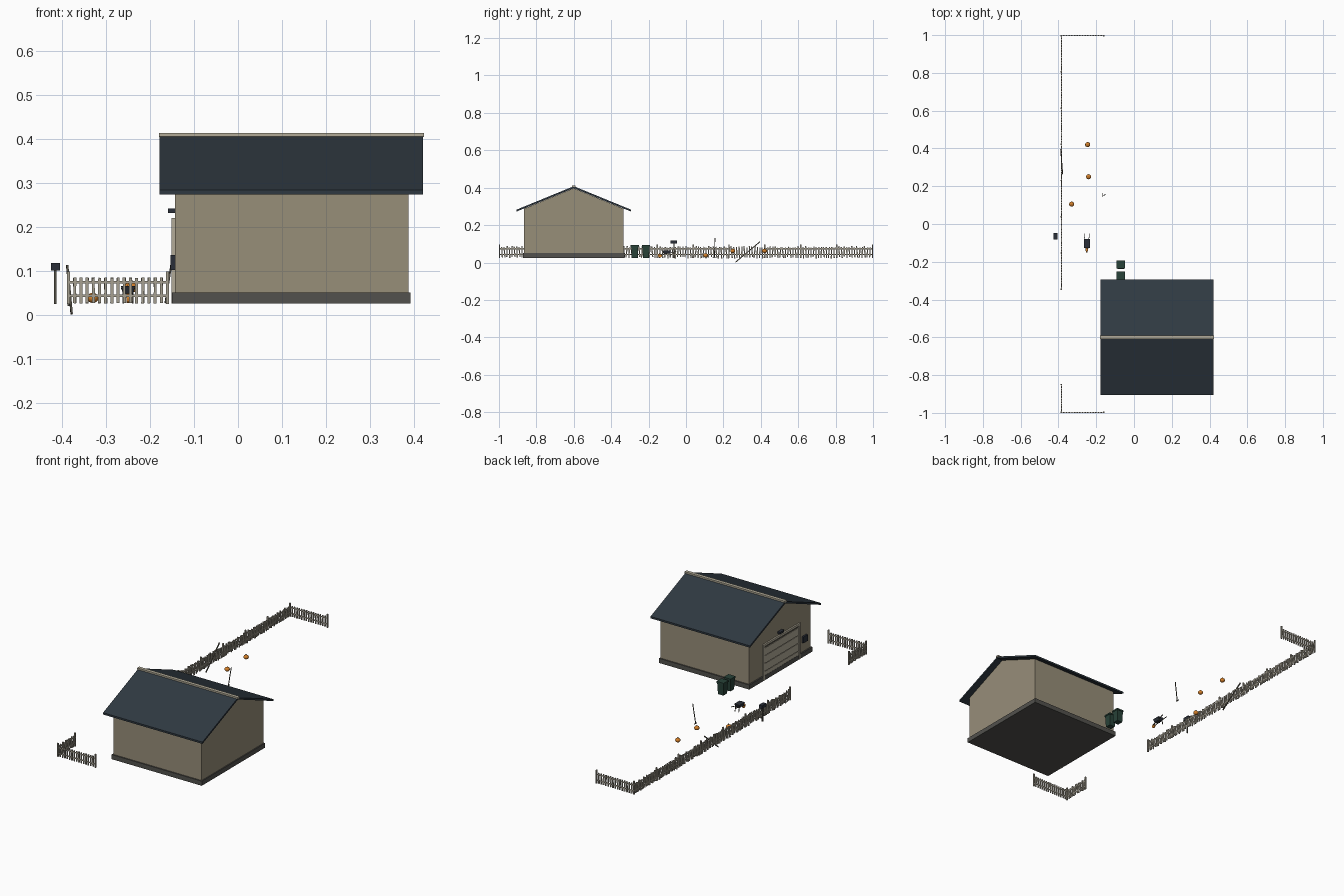
import bpy, bmesh, math, random
from mathutils import Matrix, Vector

if "Cube" in bpy.data.objects:
    bpy.data.objects.remove(bpy.data.objects["Cube"])

random.seed(4)


def material(name, r, g, b):
    m = bpy.data.materials.new(name)
    lin = [(c / 255 / 12.92 if c < 11 else ((c / 255 + 0.055) / 1.055) ** 2.4) for c in (r, g, b)]
    m.diffuse_color = (*lin, 1)
    m.use_nodes = True
    m.node_tree.nodes["Principled BSDF"].inputs["Base Color"].default_value = m.diffuse_color
    return m


WALL = material("tan_wall", 151, 142, 121)
ROOF = material("slate_roof", 47, 57, 65)
BASE = material("concrete_base", 82, 81, 77)
TRIM = material("pale_trim", 178, 171, 152)
FENCE = material("weathered_fence", 166, 160, 145)
OLD = material("old_wood", 84, 80, 70)
GREEN = material("bin_green", 40, 66, 56)
DARK = material("dark_metal", 42, 47, 56)
ORANGE = material("pumpkin_orange", 212, 128, 42)


def finish(name, bm, mat):
    bmesh.ops.recalc_face_normals(bm, faces=bm.faces)
    me = bpy.data.meshes.new(name)
    bm.to_mesh(me)
    bm.free()
    me.materials.append(mat)
    ob = bpy.data.objects.new(name, me)
    bpy.context.collection.objects.link(ob)
    return ob


def add_box(bm, c, s, rot=None):
    m = Matrix.Translation(c) @ (rot or Matrix()) @ Matrix.Diagonal((*s, 1))
    bmesh.ops.create_cube(bm, size=1, matrix=m)


def boxes(name, items, mat):
    bm = bmesh.new()
    for c, s in items:
        add_box(bm, c, s)
    return finish(name, bm, mat)


def add_beam(bm, a, b, w):
    a, b = Vector(a), Vector(b)
    d = b - a
    add_box(bm, (a + b) / 2, (w, w, d.length), d.to_track_quat('Z', 'Y').to_matrix().to_4x4())


def beams(name, items, w, mat):
    bm = bmesh.new()
    for a, b in items:
        add_beam(bm, a, b, w)
    return finish(name, bm, mat)


def extrude_x(name, profile, x0, x1, mat):
    bm = bmesh.new()
    f = bm.faces.new([bm.verts.new((x0, y, z)) for y, z in profile])
    r = bmesh.ops.extrude_face_region(bm, geom=[f])
    bmesh.ops.translate(bm, vec=(x1 - x0, 0, 0),
                        verts=[v for v in r['geom'] if isinstance(v, bmesh.types.BMVert)])
    return finish(name, bm, mat)


# garage shell
CY = -0.6
boxes("foundation", [((0.121, CY, 0.0375), (0.543, 0.543, 0.025))], BASE)
extrude_x("walls", [(CY - .265, .05), (CY + .265, .05), (CY + .265, .288),
                    (CY, .397), (CY - .265, .288)], -.143, .387, WALL)
extrude_x("roof", [(CY - .305, .273), (CY, .398), (CY + .305, .273),
                   (CY + .305, .283), (CY, .408), (CY - .305, .283)], -.178, .42, ROOF)
boxes("ridge_cap", [((.1215, CY, .4085), (.603, .018, .009))], TRIM)

# garage door: dark backing with pale panels and frame
DY = -0.61
boxes("door_backing", [((-.144, DY, .122), (.006, .30, .185))], OLD)
boxes("door_panels", [((-.147, DY, .052 + i * .0425), (.005, .29, .038)) for i in range(4)], TRIM)
boxes("door_frame", [((-.147, DY + s * .153, .122), (.009, .012, .194)) for s in (-1, 1)]
      + [((-.147, DY, .214), (.009, .318, .012))], TRIM)
boxes("door_lamp", [((-.151, CY, .236), (.015, .035, .011))], DARK)
boxes("meter_box", [((-.148, -.81, .118), (.011, .036, .034))], DARK)

# two wheeled bins
for i, y in enumerate((-.274, -.214)):
    bm = bmesh.new()
    r = bmesh.ops.create_cube(bm, size=1, matrix=Matrix.Translation((-.07, y, .056))
                              @ Matrix.Diagonal((.038, .038, .062, 1)))
    for v in r['verts']:
        if v.co.z < .05:
            v.co.x = -.07 + (v.co.x + .07) * .85
            v.co.y = y + (v.co.y - y) * .85
    add_box(bm, (-.07, y, .091), (.043, .043, .008))
    add_box(bm, (-.07, y - .02, .084), (.034, .006, .005))
    finish("bin_%d" % (i + 1), bm, GREEN)


# fence runs: posts, two rails and slightly crooked pickets
def fence(name, a, b, jitter, skip_rail=None):
    a, b = Vector((*a, 0)), Vector((*b, 0))
    length = (b - a).length
    along = (b - a).normalized()
    turn = Matrix.Rotation(math.atan2(along.y, along.x), 4, 'Z')
    bm = bmesh.new()
    spans = max(1, round(length / .195))
    for i in range(spans + 1):
        p = a + along * (length * i / spans)
        add_box(bm, p + Vector((0, 0, .061)), (.007, .007, .073), turn)
    for i in range(spans):
        mid = a + along * (length * (i + .5) / spans)
        for z in (.043, .074):
            if i == skip_rail and z > .06:
                continue
            add_box(bm, mid + Vector((0, 0, z)), (length / spans + .006, .003, .006), turn)
    n = round(length / .0137)
    for i in range(1, n):
        p = a + along * (length * i / n)
        lean = Matrix.Rotation(random.uniform(-1, 1) * jitter, 4, 'Y')
        h = .058 + random.uniform(-1, 1) * jitter * .04
        add_box(bm, p + Vector((0, 0, .055 + random.uniform(-1, 1) * jitter * .03)),
                (.0065, .005, h), turn @ lean)
    finish(name, bm, FENCE)


X = -.385
fence("side_fence", (X, .997), (X, -.345), .12, skip_rail=3)
fence("side_fence_stub", (X, -.85), (X, -.997), .12)
fence("back_fence", (X, .997), (-.16, .997), .02)
fence("front_fence", (X, -.997), (-.16, -.997), .02)
beams("fallen_rail", [((-.378, .265, .002), (-.388, .395, .111))], .005, OLD)

# mailbox
boxes("mailbox_post", [((-.415, -.065, .063), (.006, .006, .077))], OLD)
boxes("mailbox", [((-.415, -.065, .109), (.02, .036, .017))], DARK)

# wheelbarrow
bm = bmesh.new()
r = bmesh.ops.create_cube(bm, size=1, matrix=Matrix.Translation((-.25, -.103, .056))
                          @ Matrix.Diagonal((.032, .046, .018, 1)))
for v in r['verts']:
    if v.co.z < .05:
        v.co.x = -.25 + (v.co.x + .25) * .7
        v.co.y = -.103 + (v.co.y + .103) * .75
finish("barrow_tray", bm, DARK)
beams("barrow_frame", [((-.25 + s * .005, -.142, .04), (-.25 + s * .014, -.05, .06)) for s in (-1, 1)]
      + [((-.25 + s * .011, -.085, .05), (-.25 + s * .011, -.08, .026)) for s in (-1, 1)], .003, OLD)
bm = bmesh.new()
bmesh.ops.create_cone(bm, cap_ends=True, segments=12, radius1=.011, radius2=.011, depth=.006,
                      matrix=Matrix.Translation((-.25, -.139, .037)) @ Matrix.Rotation(math.pi / 2, 4, 'Y'))
finish("barrow_wheel", bm, ORANGE)

# rake standing on the lawn
beams("rake", [((-.165, .152, .026), (-.149, .155, .132)),
               ((-.165, .142, .029), (-.165, .165, .029))], .0035, OLD)

# pumpkins with stems
for i, (x, y, z) in enumerate([(-.245, .42, .062), (-.24, .25, .062), (-.33, .105, .038)]):
    bm = bmesh.new()
    bmesh.ops.create_uvsphere(bm, u_segments=14, v_segments=8, radius=.0135,
                              matrix=Matrix.Translation((x, y, z)) @ Matrix.Diagonal((1, 1, .85, 1)))
    for f in bm.faces:
        f.smooth = True
    finish("pumpkin_%d" % (i + 1), bm, ORANGE)
    boxes("pumpkin_stem_%d" % (i + 1), [((x, y, z + .013), (.003, .003, .005))], OLD)
